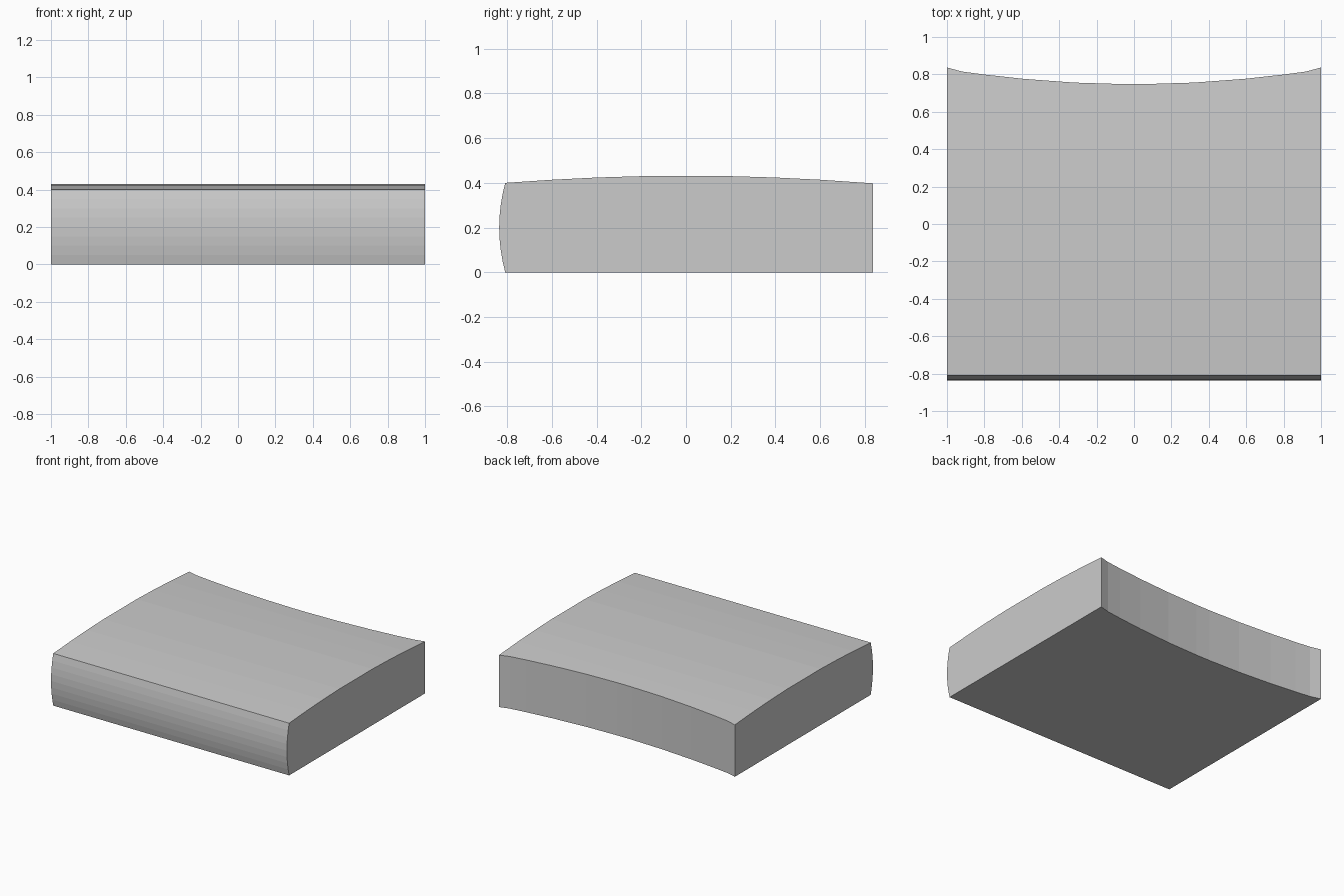
import bpy, bmesh

if "Cube" in bpy.data.objects:
    bpy.data.objects.remove(bpy.data.objects["Cube"])


def top_z(y):
    # gently crowned top
    return 0.432 - 0.0335 * (y / 0.82) ** 2


# Half plan of the concave back edge (x, y), mirrored to both sides
half = [(0.06, 0.748), (0.32, 0.756), (0.59, 0.776), (0.80, 0.799), (0.92, 0.815), (1.0, 0.837)]
back = [(-x, y) for x, y in reversed(half)] + half

# Bulged front edge (y, z), bottom to top
front = [(-0.836 + 0.027 * ((i - 4) / 4) ** 2, 0.05 * i) for i in range(9)]

# Faceted crown points (y, z), front to back
crown = [(y, top_z(y)) for y in (-0.6, -0.4, -0.2, 0.2, 0.4, 0.6)]
end_y, end_z = 0.837, 0.398
last_y, last_z = crown[-1]

bm = bmesh.new()
rings = []
for x, yb in back:
    t = (yb - last_y) / (end_y - last_y)
    profile = front + crown + [(yb, last_z + t * (end_z - last_z)), (yb, 0)]
    rings.append([bm.verts.new((x, y, z)) for y, z in profile])

# Skin between neighbouring sections, then close the two sides
for a, b in zip(rings, rings[1:]):
    n = len(a)
    for i in range(n):
        j = (i + 1) % n
        bm.faces.new((a[i], a[j], b[j], b[i]))
bm.faces.new(rings[0])
bm.faces.new(rings[-1])
bmesh.ops.recalc_face_normals(bm, faces=bm.faces)

mesh = bpy.data.meshes.new("cushion_block")
bm.to_mesh(mesh)
bm.free()
bpy.context.collection.objects.link(bpy.data.objects.new("cushion_block", mesh))
